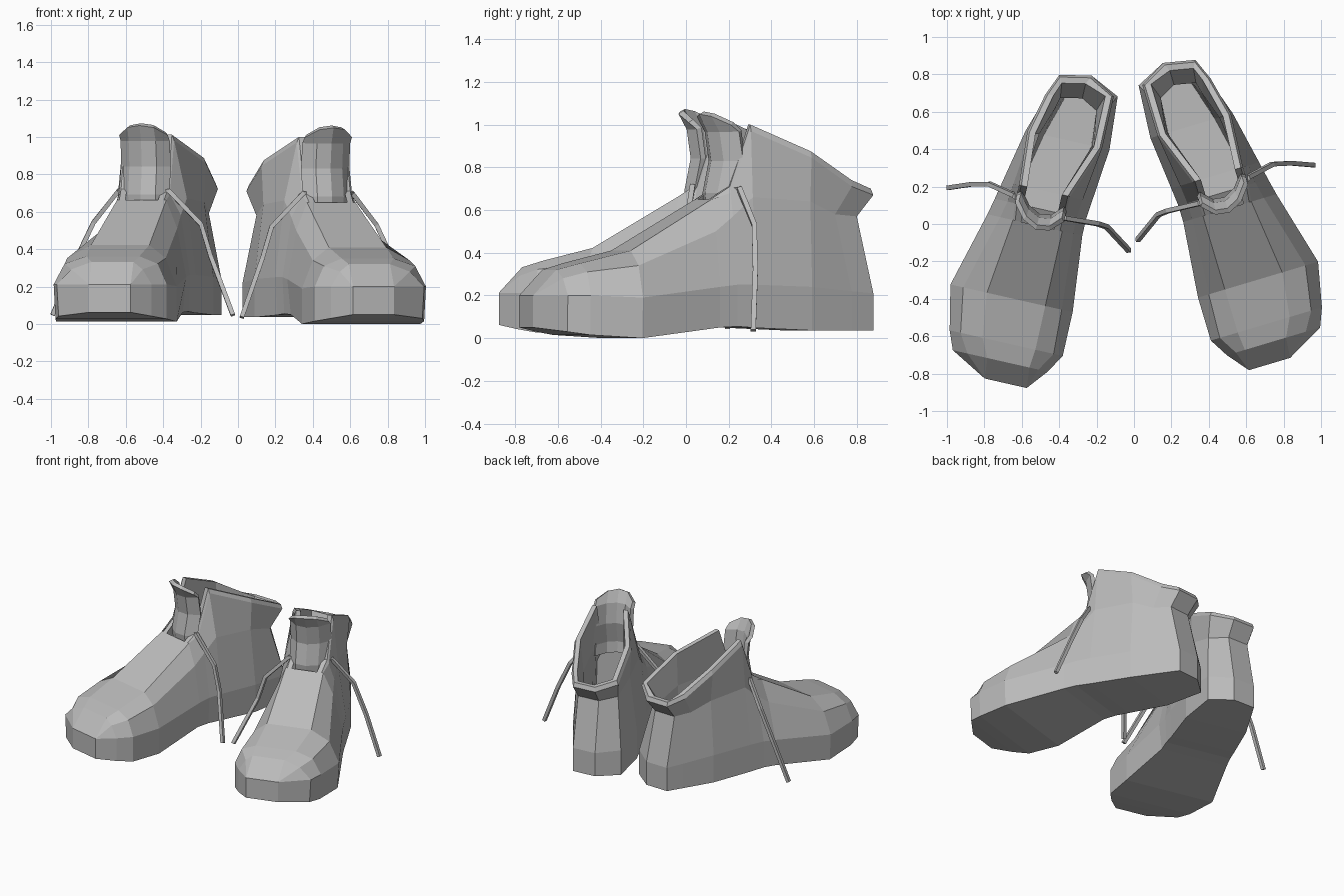
import bpy, bmesh
from math import radians
from mathutils import Matrix, Vector

cube = bpy.data.objects.get("Cube")
if cube:
    bpy.data.objects.remove(cube)

grey = bpy.data.materials.new("plain grey")
grey.use_nodes = True
tone = (0.5, 0.5, 0.5, 1)
grey.diffuse_color = tone
grey.node_tree.nodes["Principled BSDF"].inputs["Base Color"].default_value = tone

# Shoe frame: u runs to the outer side, v runs from toe to heel
TOE = Vector((.72, -.75, 0))
U = Vector((.958, .286, 0))
V = Vector((-.286, .958, 0))


def at(u, v, z):
    if v > 1.45:
        v -= .2 * u  # the heel is cut slightly askew
    return TOE + U * u + V * v + Vector((0, 0, z))


LEFT = Matrix.Identity(4)
RIGHT = (Matrix.Translation((-.013, -.056, .012)) @ Matrix.Rotation(radians(3.85), 4, "Z")
         @ Matrix.Scale(-1, 4, (1, 0, 0)))


def finish(bm, name, place, thickness=0):
    bmesh.ops.transform(bm, matrix=place, verts=bm.verts)
    bmesh.ops.remove_doubles(bm, verts=bm.verts, dist=.0005)
    bmesh.ops.recalc_face_normals(bm, faces=bm.faces)
    mesh = bpy.data.meshes.new(name)
    bm.to_mesh(mesh)
    bm.free()
    mesh.materials.append(grey)
    obj = bpy.data.objects.new(name, mesh)
    bpy.context.collection.objects.link(obj)
    if thickness:
        mod = obj.modifiers.new("thickness", "SOLIDIFY")
        mod.thickness = thickness
        mod.offset = 0


def bridge(bm, p, q, skip=()):
    for j in range(len(p)):
        if j not in skip:
            k = (j + 1) % len(p)
            bm.faces.new((p[j], p[k], q[k], q[j]))


# Cross-sections from toe to heel: v, then (inner u, outer u, z) for
# sole, side, shoulder or ankle, and top or rim
FRONT = [
    (0, (-.11, .12, .05), (-.11, .12, .2), (-.11, .12, .2), (-.11, .12, .2)),
    (.11, (-.2, .31, .03), (-.2, .32, .2), (-.15, .24, .28), (-.1, .13, .32)),
    (.21, (-.26, .35, .015), (-.26, .36, .2), (-.21, .3, .31), (-.11, .18, .35)),
    (.45, (-.26, .4, 0), (-.26, .41, .19), (-.2, .34, .34), (-.11, .21, .41)),
    (.86, (-.2, .3, .05), (-.22, .3, .24), (-.17, .23, .5), (-.11, .16, .65)),
]
BACK = [
    (.95, (-.21, .28, .055), (-.22, .28, .25), (-.17, .21, .57), (-.11, .17, .68)),
    (1.05, (-.22, .26, .048), (-.23, .26, .25), (-.18, .2, .66), (-.11, .17, .97)),
    (1.34, (-.26, .2, .036), (-.26, .2, .24), (-.21, .17, .64), (-.22, .19, .845)),
    (1.58, (-.24, .13, .036), (-.24, .13, .22), (-.19, .12, .58), (-.22, .14, .71)),
    (1.69, (-.08, .09, .036), (-.08, .09, .21), (-.08, .08, .57), (-.08, .09, .67)),
]
HEEL = BACK[-1][0]


def ankle_pull(v, level):
    return .08 if level == 2 and v > 1.5 else 0


def opening_loop(bm, level, inset, rise):
    """Loop round the foot opening, moved inward from one row of the sections."""
    inner, outer = [], []
    for section in [FRONT[-1]] + BACK:
        v, (a, b, z) = section[0], section[level + 1]
        lift = rise if section in BACK else 0
        back = ankle_pull(v, level) + (inset if v == HEEL else 0)
        trim = inset * (.5 if v == HEEL else 1)
        inner.append(bm.verts.new(at(a + trim, v - back, z + lift)))
        outer.append(bm.verts.new(at(b - trim, v - back, z + lift)))
    return inner + outer[::-1]


def shoe(name, place):
    bm = bmesh.new()
    rings = []
    for v, *rows in FRONT + BACK:
        inner, outer = [], []
        for level, (a, b, z) in enumerate(rows):
            pull = ankle_pull(v, level)
            inner.append(bm.verts.new(at(a, v - pull, z)))
            outer.append(bm.verts.new(at(b, v - pull, z)))
        rings.append(inner + outer[::-1])
    for i, (p, q) in enumerate(zip(rings, rings[1:])):
        bridge(bm, p, q, (3,) if i >= len(FRONT) - 1 else ())
    # toe face and heel panels
    toe, heel = rings[0], rings[-1]
    bm.faces.new((toe[0], toe[1], toe[6], toe[7]))
    for j in range(3):
        bm.faces.new((heel[j], heel[j + 1], heel[6 - j], heel[7 - j]))
    # collar lip, lining and insole
    open_rings = rings[len(FRONT) - 1:]
    rim = [r[3] for r in open_rings] + [r[4] for r in open_rings[::-1]]
    loops = [rim, opening_loop(bm, 3, .012, .03), opening_loop(bm, 3, .045, .03),
             opening_loop(bm, 2, .045, 0), opening_loop(bm, 0, .1, .05)]
    for p, q in zip(loops, loops[1:]):
        bridge(bm, p, q)
    insole = loops[-1]
    half = len(insole) // 2
    for j in range(half - 1):
        bm.faces.new((insole[j], insole[j + 1], insole[-2 - j], insole[-1 - j]))
    bmesh.ops.dissolve_degenerate(bm, dist=.0005, edges=bm.edges)
    finish(bm, name, place)


def tongue(name, place):
    bm = bmesh.new()
    columns = [(-.1, .07, .05), (-.04, .01, .01), (.03, 0, 0), (.1, .035, .01), (.16, .11, .05)]
    grid = []
    for z, lean in ((.6, .02), (.68, .01), (.83, .04), (.97, .02), (1.055, -.02)):
        top = z > 1
        grid.append([bm.verts.new(at(u, .87 + back + lean, z - drop * top))
                     for u, back, drop in columns])
    for p, q in zip(grid, grid[1:]):
        bridge(bm, p, q, (len(columns) - 1,))
    finish(bm, name, place, .028)


def lace(name, place, path, r=.012):
    bm = bmesh.new()
    pts = [Vector(p) for p in path]
    rings = []
    for i, p in enumerate(pts):
        along = (pts[min(i + 1, len(pts) - 1)] - pts[max(i - 1, 0)]).normalized()
        side = along.cross(Vector((0, 1, 0))).normalized() * r
        other = along.cross(side).normalized() * r
        rings.append([bm.verts.new(p + d) for d in
                      (side + other, other - side, -side - other, side - other)])
    for p, q in zip(rings, rings[1:]):
        bridge(bm, p, q)
    bm.faces.new(rings[0])
    bm.faces.new(rings[-1])
    finish(bm, name, place)


OUTER_LACE = [(.57, .2, .69), (.61, .25, .7), (.74, .32, .53), (.84, .325, .32), (.96, .315, .035)]
INNER_LACE = [(.39, .14, .69), (.35, .11, .7), (.18, .07, .52), (.13, .05, .35), (.02, -.085, .035)]

for side, place in (("left", LEFT), ("right", RIGHT)):
    shoe(side + "_shoe", place)
    tongue(side + "_tongue", place)
    lace(side + "_outer_lace", place, OUTER_LACE)
    lace(side + "_inner_lace", place, INNER_LACE)
